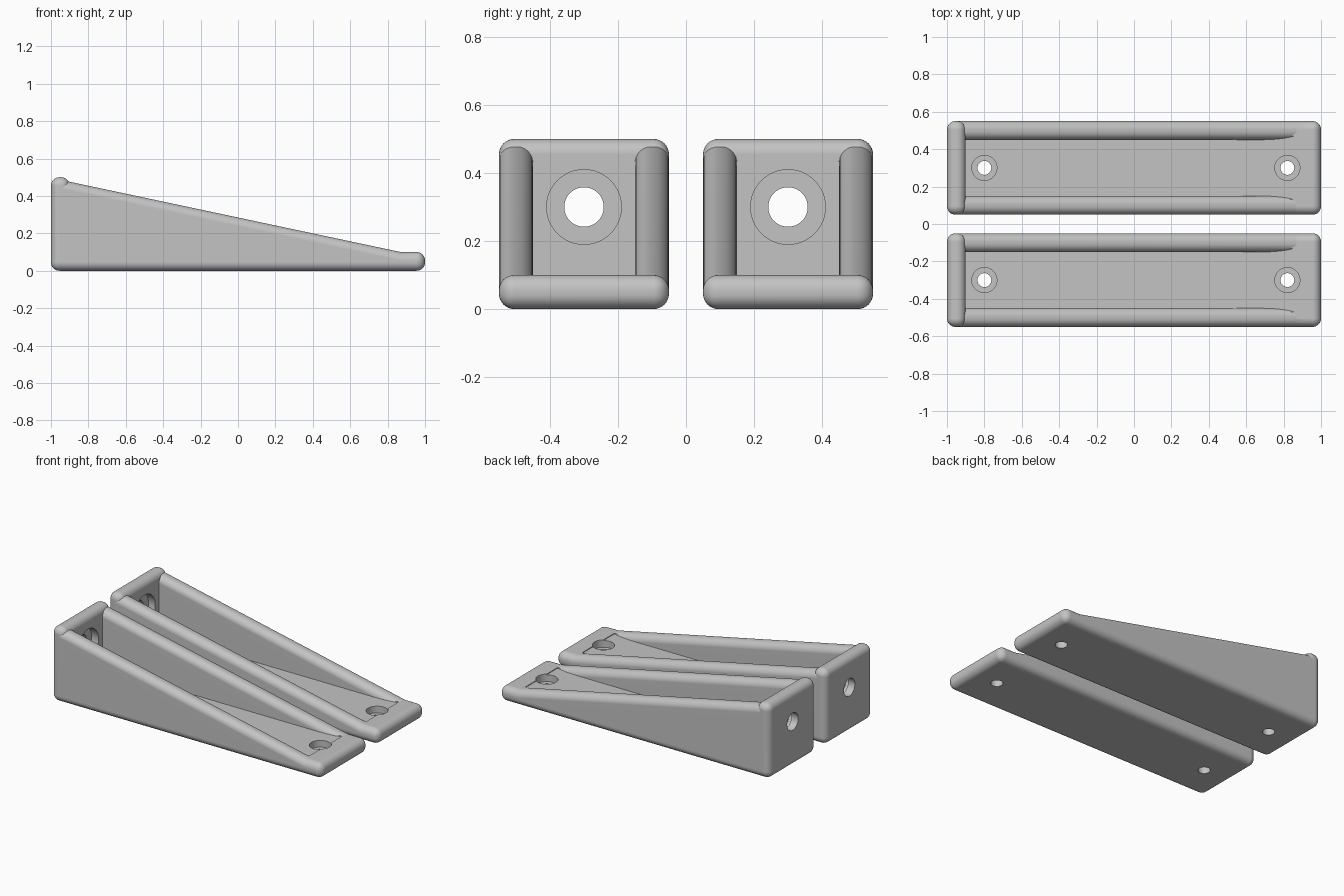
import bpy
import bmesh
import math
from mathutils import Matrix, Vector

cube = bpy.data.objects.get("Cube")
if cube:
    bpy.data.objects.remove(cube, do_unlink=True)

# Dimensions
WIDTH, THICK, HEIGHT, ROUND = 0.5, 0.1, 0.5, 0.045
LIP_X = 0.87

grey = bpy.data.materials.new("grey plastic")
grey.use_nodes = True
grey.diffuse_color = (0.55, 0.55, 0.55, 1)
grey.node_tree.nodes["Principled BSDF"].inputs["Base Color"].default_value = grey.diffuse_color


def make_object(name, bm):
    bmesh.ops.recalc_face_normals(bm, faces=bm.faces)
    mesh = bpy.data.meshes.new(name)
    bm.to_mesh(mesh)
    bm.free()
    mesh.materials.append(grey)
    obj = bpy.data.objects.new(name, mesh)
    bpy.context.collection.objects.link(obj)
    return obj


def select(obj):
    bpy.ops.object.select_all(action='DESELECT')
    obj.select_set(True)
    bpy.context.view_layer.objects.active = obj


def prism(name, profile, y0, y1):
    """Extrude an x-z profile from y0 to y1."""
    bm = bmesh.new()
    face = bm.faces.new([bm.verts.new((x, y0, z)) for x, z in profile])
    new = bmesh.ops.extrude_face_region(bm, geom=[face])["geom"]
    verts = [v for v in new if isinstance(v, bmesh.types.BMVert)]
    bmesh.ops.translate(bm, verts=verts, vec=(0, y1 - y0, 0))
    return make_object(name, bm)


def box(name, x0, x1, y0, y1, z0, z1):
    return prism(name, [(x0, z0), (x1, z0), (x1, z1), (x0, z1)], y0, y1)


def cylinder(name, start, end, radius):
    start, end = Vector(start), Vector(end)
    axis = end - start
    turn = axis.to_track_quat('Z', 'Y').to_matrix().to_4x4()
    bm = bmesh.new()
    bmesh.ops.create_cone(bm, cap_ends=True, segments=48, radius1=radius, radius2=radius,
                          depth=axis.length,
                          matrix=Matrix.Translation((start + end) / 2) @ turn)
    return make_object(name, bm)


def round_edges(obj):
    bevel = obj.modifiers.new("rounding", 'BEVEL')
    bevel.width = ROUND
    bevel.segments = 8
    bevel.limit_method = 'ANGLE'
    bevel.angle_limit = math.radians(30)
    select(obj)
    bpy.ops.object.modifier_apply(modifier=bevel.name)


def cut(obj, cutter):
    cutter.hide_render = True
    mod = obj.modifiers.new("cut", 'BOOLEAN')
    mod.operation = 'DIFFERENCE'
    mod.solver = 'EXACT'
    mod.object = cutter
    select(obj)
    bpy.ops.object.modifier_apply(modifier=mod.name)
    bpy.data.objects.remove(cutter, do_unlink=True)


def stepped_hole(obj, face_point, direction, bore, recess):
    """Through hole with a wider flat recess on the entry side."""
    p, d = Vector(face_point), Vector(direction)
    cut(obj, cylinder("recess_cutter", p - d * THICK, p + d * THICK / 2, recess))
    cut(obj, cylinder("bore_cutter", p - d * THICK, p + d * THICK * 2, bore))


def finish(obj):
    select(obj)
    bpy.ops.object.shade_smooth_by_angle(angle=math.radians(30))
    normals = obj.modifiers.new("flat face normals", 'WEIGHTED_NORMAL')
    normals.keep_sharp = True


def build_bracket(label, yc):
    y0, y1 = yc - WIDTH / 2, yc + WIDTH / 2

    # Base plate with a shallow floor recess and two screw holes
    base = box(label + "_base_plate", -1, 1, y0, y1, 0, THICK)
    round_edges(base)
    cut(base, box("floor_cutter", -0.95, LIP_X - 0.01, yc - 0.17, yc + 0.17, THICK - 0.005, 0.3))
    for x in (-0.8, 0.82):
        stepped_hole(base, (x, yc, THICK), (0, 0, -1), 0.037, 0.067)
    finish(base)

    # Upright end plate with one large screw hole
    end = box(label + "_end_plate", -1, THICK - 1, y0, y1, 0, HEIGHT)
    round_edges(end)
    stepped_hole(end, (THICK - 1, yc, 0.3), (-1, 0, 0), 0.058, 0.11)
    finish(end)

    # Sloping side walls
    slope = [(-1, 0), (1, 0), (1, THICK), (LIP_X, THICK), (-1, HEIGHT - 0.003)]
    for side, wy in (("front", y0), ("back", y1 - THICK)):
        wall = prism(f"{label}_{side}_side_wall", slope, wy, wy + THICK)
        round_edges(wall)
        finish(wall)


build_bracket("front_bracket", -0.3)
build_bracket("back_bracket", 0.3)
bpy.ops.object.select_all(action='DESELECT')
